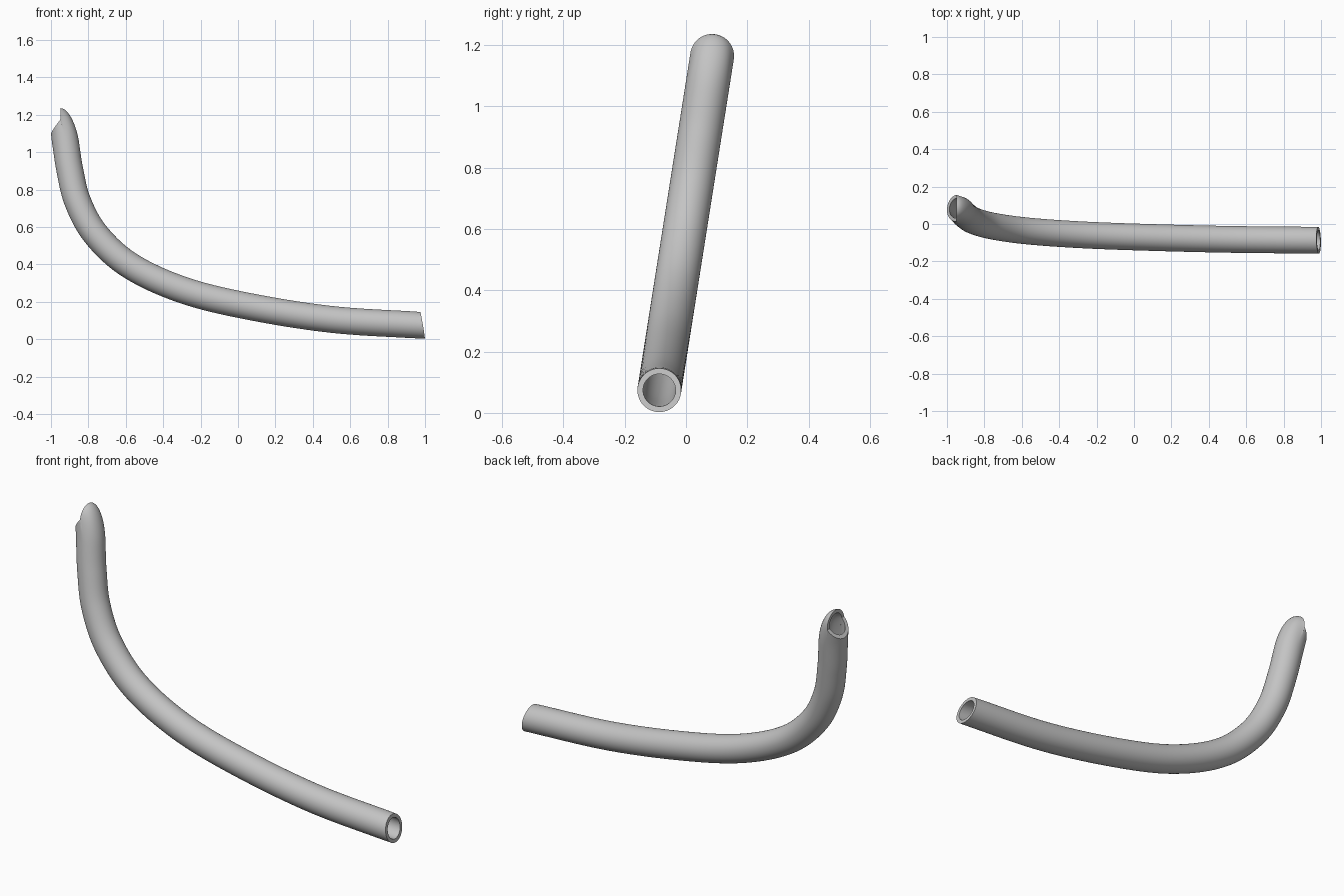
import bpy, bmesh, math
from mathutils import Vector
from mathutils.geometry import interpolate_bezier

if "Cube" in bpy.data.objects:
    bpy.data.objects.remove(bpy.data.objects["Cube"], do_unlink=True)

OUTER, INNER, SIDES = 0.0715, 0.053, 64
LEAN = 0.158                                  # the bend lies in a leaning plane
NORMAL = Vector((0, -1, LEAN)).normalized()
UP = Vector((0, LEAN, 1)).normalized()
LEFT = Vector((-1, 0, 0))


def on_plane(x, z):
    return Vector((x, -0.087 + LEAN * (z - 0.074), z))


# Centre line of the pipe
knots = [on_plane(*p) for p in (
    (0.985, 0.074), (0.49, 0.107), (0, 0.187), (-0.32, 0.272), (-0.59, 0.402),
    (-0.764, 0.565), (-0.858, 0.738), (-0.9, 0.909), (-0.922, 1.05))]
MOUTH = on_plane(-0.949, 1.164)


def tangent(points, i):
    return (points[min(i + 1, len(points) - 1)] - points[max(i - 1, 0)]).normalized()


path = []
for i in range(len(knots) - 1):
    a, b = knots[i], knots[i + 1]
    h = (b - a).length / 3
    path += interpolate_bezier(a, a + tangent(knots, i) * h,
                               b - tangent(knots, i + 1) * h, b, 10)[:-1]
path.append(knots[-1])


def ring_point(centre, direction, radius, angle):
    across = direction.cross(NORMAL)
    return centre + radius * (math.cos(angle) * across + math.sin(angle) * NORMAL)


def mouth_point(radius, angle):
    # Upper half is cut upright, lower half is cut on a slant
    c = math.cos(angle)
    across = UP if c > 0 else Vector((0.71, 0.9 * LEAN, 0.9))
    return MOUTH + radius * (c * across + math.sin(angle) * NORMAL)


def wall(radius):
    angles = [2 * math.pi * k / SIDES for k in range(SIDES)]
    rings = [[ring_point(p, tangent(path, i), radius, t) for t in angles]
             for i, p in enumerate(path)]
    # Oblique cut at the low end
    for p in rings[0]:
        p.x = 0.987 - 0.172 * (p - path[0]).dot(UP)
    # The top turns over into the notched mouth
    direction = tangent(path, len(path) - 1)
    lines = []
    for t, start in zip(angles, rings[-1]):
        c = max(0, math.cos(t))
        end = mouth_point(radius, t)
        arrive = UP.lerp(LEFT, c).normalized()
        lines.append(interpolate_bezier(start, start + direction * (0.04 + 0.04 * c),
                                        end - arrive * 0.045 if c > 0.01 else start.lerp(end, 0.67),
                                        end, 14))
    return rings + [list(r) for r in zip(*lines)][1:]


# Outer wall, then back along the bore, closing at both ends
rings = wall(OUTER) + wall(INNER)[::-1]
bm = bmesh.new()
grid = [[bm.verts.new(p) for p in ring] for ring in rings]
for i, ring in enumerate(grid):
    nxt = grid[(i + 1) % len(grid)]
    for k in range(SIDES):
        m = (k + 1) % SIDES
        bm.faces.new((ring[k], ring[m], nxt[m], nxt[k]))
bmesh.ops.recalc_face_normals(bm, faces=bm.faces)
mesh = bpy.data.meshes.new("bent_pipe")
bm.to_mesh(mesh)
bm.free()
pipe = bpy.data.objects.new("bent_pipe", mesh)
bpy.context.collection.objects.link(pipe)

# Plain grey metal
grey = bpy.data.materials.new("grey")
grey.use_nodes = True
grey.diffuse_color = (0.55, 0.55, 0.55, 1)
grey.node_tree.nodes["Principled BSDF"].inputs["Base Color"].default_value = (0.55, 0.55, 0.55, 1)
mesh.materials.append(grey)

bpy.ops.object.select_all(action="DESELECT")
pipe.select_set(True)
bpy.context.view_layer.objects.active = pipe
bpy.ops.object.shade_smooth_by_angle(angle=math.radians(35))
